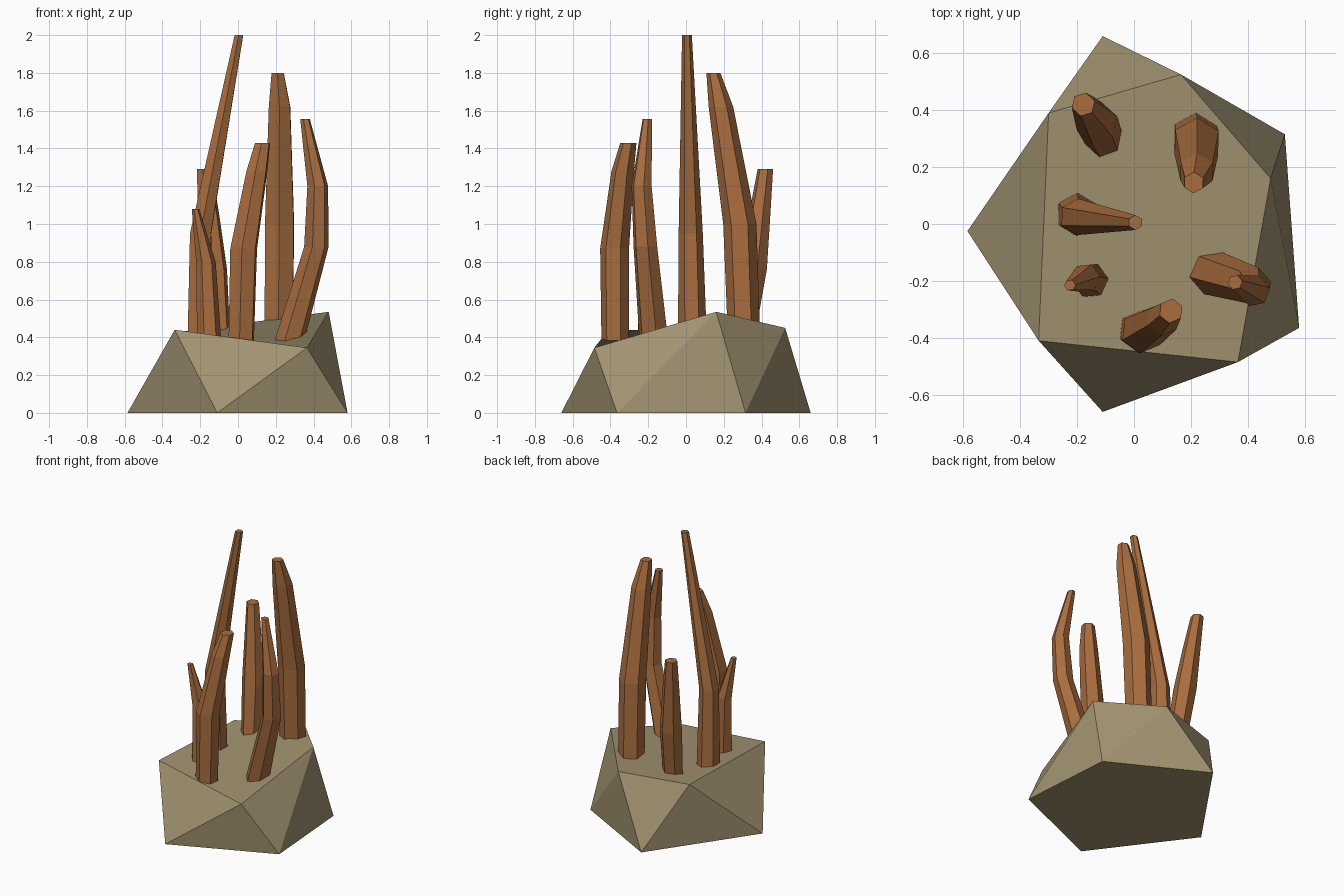
import bpy
import bmesh
from math import cos, sin, tau

if "Cube" in bpy.data.objects:
    bpy.data.objects.remove(bpy.data.objects["Cube"], do_unlink=True)


def make_material(name, rgb):
    mat = bpy.data.materials.new(name)
    mat.use_nodes = True
    color = (*rgb, 1.0)
    mat.diffuse_color = color
    mat.node_tree.nodes["Principled BSDF"].inputs["Base Color"].default_value = color
    return mat


def finish(bm, name, mat):
    bmesh.ops.recalc_face_normals(bm, faces=bm.faces)
    mesh = bpy.data.meshes.new(name)
    bm.to_mesh(mesh)
    bm.free()
    mesh.materials.append(mat)
    obj = bpy.data.objects.new(name, mesh)
    bpy.context.collection.objects.link(obj)
    return obj


def make_rock(name, lower, upper, mat):
    """Faceted boulder: a band of triangles between two offset five-sided rims."""
    bm = bmesh.new()
    low = [bm.verts.new((x, y, 0)) for x, y in lower]
    top = [bm.verts.new(p) for p in upper]
    n = len(low)
    bm.faces.new(top)
    bm.faces.new(low[::-1])
    for i in range(n):
        j = (i + 1) % n
        bm.faces.new((low[i], low[j], top[i]))
        bm.faces.new((top[i], low[j], top[j]))
    return finish(bm, name, mat)


def make_stalk(name, rings, mat, turn=0.0, sides=6):
    """Tapered, bent prism through rings of (x, y, z, radius)."""
    bm = bmesh.new()
    loops = []
    for x, y, z, r in rings:
        angles = [turn + tau * k / sides for k in range(sides)]
        loops.append([bm.verts.new((x + r * cos(a), y + r * sin(a), z)) for a in angles])
    for a, b in zip(loops, loops[1:]):
        for i in range(sides):
            j = (i + 1) % sides
            bm.faces.new((a[i], a[j], b[j], b[i]))
    bm.faces.new(loops[0][::-1])
    bm.faces.new(loops[-1])
    return finish(bm, name, mat)


stone = make_material("sandy stone", (0.36, 0.29, 0.165))
brown = make_material("orange brown", (0.40, 0.155, 0.05))

# Rock base, rims listed counter-clockwise from the back
make_rock(
    "rock_base",
    [(0.53, 0.315), (-0.11, 0.66), (-0.585, -0.025), (-0.11, -0.66), (0.58, -0.365)],
    [(0.165, 0.525, 0.45), (-0.30, 0.39, 0.43), (-0.335, -0.41, 0.44),
     (0.365, -0.485, 0.345), (0.48, 0.16, 0.535)],
    stone)

# Stalks growing out of the rock
make_stalk("tallest_stalk", [
    (-0.2, 0.035, 0.32, 0.078), (-0.198, 0.025, 0.95, 0.064),
    (0.005, 0.005, 2.0, 0.026)], brown, 0.5)

make_stalk("back_left_tall_stalk", [
    (0.215, 0.31, 0.32, 0.085), (0.22, 0.285, 1.0, 0.088),
    (0.22, 0.185, 1.62, 0.065), (0.21, 0.145, 1.8, 0.037)], brown, 0.5)

make_stalk("front_left_bent_stalk", [
    (0.255, -0.165, 0.32, 0.082), (0.415, -0.215, 0.88, 0.066),
    (0.422, -0.235, 1.2, 0.056), (0.355, -0.205, 1.555, 0.026)], brown, 0.2)

make_stalk("back_right_stalk", [
    (-0.1, 0.285, 0.32, 0.066), (-0.13, 0.355, 0.76, 0.075),
    (-0.155, 0.39, 1.05, 0.058), (-0.178, 0.42, 1.29, 0.042)], brown, 0.3)

make_stalk("short_stalk", [
    (-0.15, -0.2, 0.32, 0.066), (-0.17, -0.19, 0.8, 0.052),
    (-0.225, -0.215, 1.08, 0.02)], brown, 0.1)

make_stalk("front_stalk", [
    (0.015, -0.375, 0.3, 0.072), (0.03, -0.378, 0.87, 0.077),
    (0.1, -0.335, 1.28, 0.06), (0.13, -0.305, 1.43, 0.043)], brown, 0.4)
